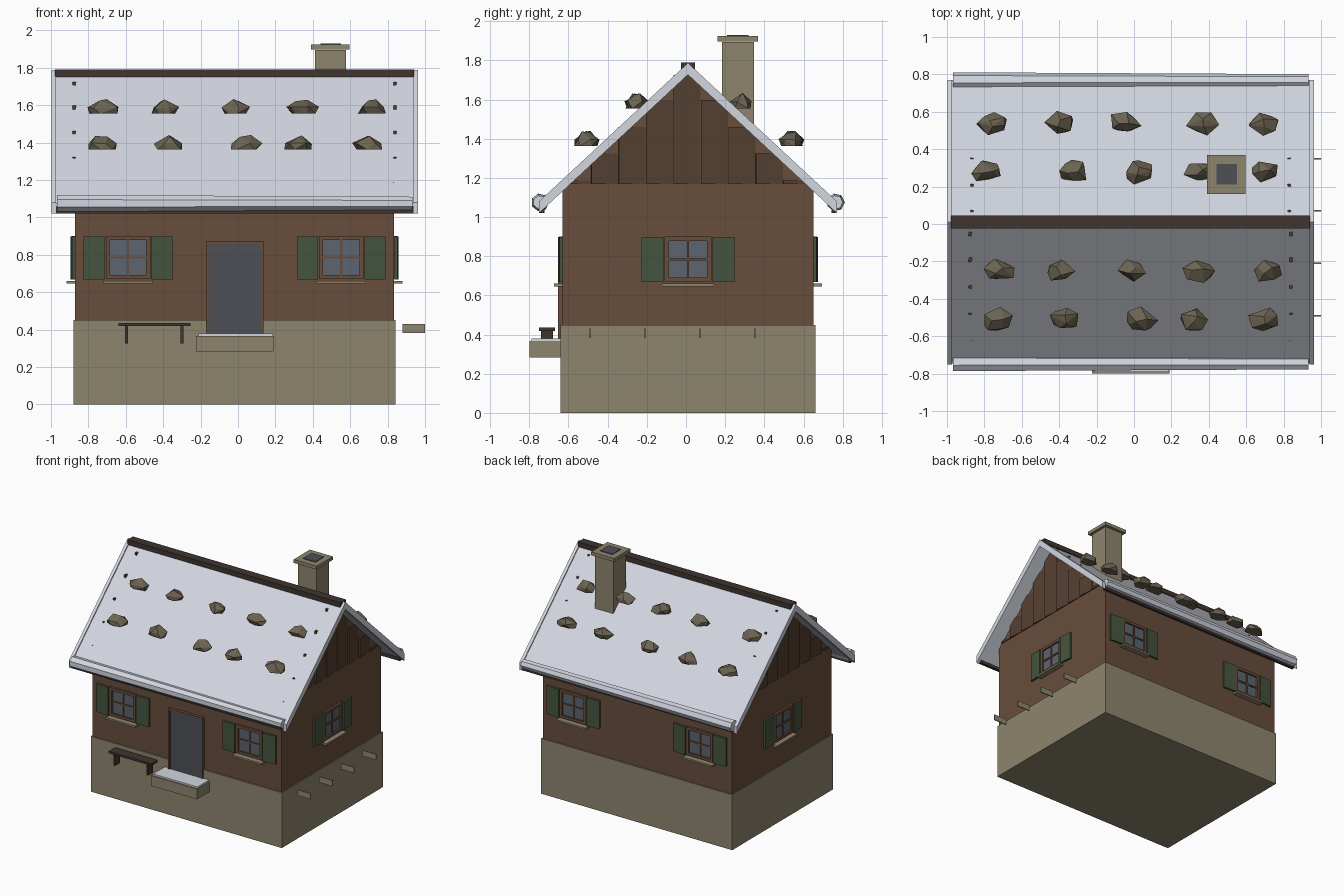
import bpy, bmesh, math, random
from mathutils import Matrix, Vector

if "Cube" in bpy.data.objects:
    bpy.data.objects.remove(bpy.data.objects["Cube"])

random.seed(4)
CX, CY = -0.018, 0.01          # centre of the hut
HX, HY = 0.853, 0.64           # half size of the timber walls
RIDGE, SLOPE = 1.775, 0.93     # roof top line


def mat(name, r, g, b):
    m = bpy.data.materials.new(name)
    m.diffuse_color = (r, g, b, 1)
    m.use_nodes = True
    m.node_tree.nodes["Principled BSDF"].inputs["Base Color"].default_value = m.diffuse_color
    return m


WOOD = mat("timber", 0.135, 0.074, 0.044)
PLANK = mat("dark_plank", 0.09, 0.05, 0.03)
BEAM = mat("dark_beam", 0.05, 0.035, 0.03)
PLINTH = mat("plinth_stone", 0.27, 0.235, 0.155)
ROCK = mat("rock", 0.15, 0.125, 0.085)
SHEET = mat("roof_sheet", 0.64, 0.67, 0.74)
GREEN = mat("shutter_green", 0.06, 0.09, 0.05)
GLASS = mat("glass", 0.11, 0.13, 0.16)
DOOR = mat("door_grey", 0.075, 0.08, 0.095)


def finish(name, bm, m):
    bmesh.ops.recalc_face_normals(bm, faces=bm.faces)
    me = bpy.data.meshes.new(name)
    bm.to_mesh(me)
    bm.free()
    me.materials.append(m)
    ob = bpy.data.objects.new(name, me)
    bpy.context.collection.objects.link(ob)
    return ob


def box(name, x, y, z, m, M=Matrix()):
    """Box from (min, max) ranges, placed by matrix M."""
    bm = bmesh.new()
    bmesh.ops.create_cube(bm, size=1)
    for v in bm.verts:
        v.co = M @ Vector([(r[0] + r[1]) / 2 + c * (r[1] - r[0]) for r, c in zip((x, y, z), v.co)])
    return finish(name, bm, m)


def prism(name, profile, x0, x1, m):
    """Extrude a y-z profile along x."""
    bm = bmesh.new()
    f = bm.faces.new([bm.verts.new((x0, y, z)) for y, z in profile])
    ext = bmesh.ops.extrude_face_region(bm, geom=[f])
    bmesh.ops.translate(bm, vec=(x1 - x0, 0, 0),
                        verts=[g for g in ext["geom"] if isinstance(g, bmesh.types.BMVert)])
    return finish(name, bm, m)


def roof_profile(w, top, t):
    """Inverted V with half width w, ridge height top and vertical thickness t."""
    e = top - SLOPE * w
    return [(CY - w, e), (CY, top), (CY + w, e), (CY + w, e - t), (CY, top - t), (CY - w, e - t)]


# Plinth and timber body with gables
box("plinth", (CX - 0.861, CX + 0.861), (CY - 0.65, CY + 0.65), (0, 0.45), PLINTH)
wall_top = RIDGE - 0.03 - SLOPE * HY
prism("walls", [(CY - HY, 0.45), (CY + HY, 0.45), (CY + HY, wall_top),
                (CY, RIDGE - 0.03), (CY - HY, wall_top)], CX - HX, CX + HX, WOOD)

# Stepped, slightly twisted gable planks
for s, side in ((1, "right"), (-1, "left")):
    for k in range(-4, 5):
        top = 1.735 - 0.137 * abs(k) - 0.01 * (k == 0)
        M = Matrix.Translation((CX + s * HX, CY - 0.005 + 0.14 * k, 0)) @ Matrix.Rotation(s * 0.08, 4, 'Z')
        box(f"gable_plank_{side}", (-0.008, 0.008), (-0.069, 0.069), (1.17, top), PLANK, M)

# Roof sheet, verge strips, ridge beam
prism("roof", roof_profile(0.755, RIDGE, 0.045), CX - 0.965, CX + 0.965, SHEET)
for s in (-1, 1):
    a, b = sorted((CX + s * 0.955, CX + s * 0.98))
    prism("verge_strip", roof_profile(0.76, RIDGE + 0.012, 0.06), a, b, SHEET)
box("ridge_beam", (CX - 0.96, CX + 0.96), (CY - 0.035, CY + 0.035), (1.75, 1.79), BEAM)

# Gutters and eave boards
for s in (-1, 1):
    bm = bmesh.new()
    bmesh.ops.create_cone(bm, cap_ends=True, segments=7, radius1=0.046, radius2=0.036, depth=1.9,
                          matrix=Matrix.Translation((CX, CY + s * 0.755, 1.075)) @ Matrix.Rotation(math.pi / 2, 4, 'Y'))
    finish("gutter", bm, SHEET)
    box("eave_board", (CX - 0.955, CX + 0.955), (CY + s * 0.745 - 0.012, CY + s * 0.745 + 0.012),
        (1.02, 1.06), BEAM)

# Weighting rocks on the roof: convex flat-bottomed lumps
rows = [(-0.25, 1.555, (-0.72, -0.40, -0.01, 0.34, 0.715)),
        (-0.51, 1.362, (-0.73, -0.36, 0.035, 0.33, 0.70)),
        (0.28, 1.555, (-0.78, -0.33, 0.025, 0.35, 0.70)),
        (0.54, 1.362, (-0.76, -0.40, -0.05, 0.37, 0.70))]
for y, z, xs in rows:
    for x in xs:
        bm = bmesh.new()
        for ring, (n, r, h) in enumerate(((6, 0.9, 0.0), (5, 1.0, 0.035), (2, 0.35, 0.075))):
            off = random.uniform(0, 2)
            for i in range(n):
                a = off + i * math.tau / n + random.uniform(-0.3, 0.3)
                q = r * random.uniform(0.65, 1.05)
                bm.verts.new((x + 0.093 * q * math.cos(a), y + 0.068 * q * math.sin(a),
                              z + h * random.uniform(0.85, 1.05)))
        hull = bmesh.ops.convex_hull(bm, input=bm.verts)
        bmesh.ops.delete(bm, geom=[v for v in bm.verts if not v.link_faces], context='VERTS')
        finish("roof_rock", bm, ROCK)

# Chimney
box("chimney", (0.412, 0.577), (0.184, 0.347), (1.4, 1.895), PLINTH)
box("chimney_cap", (0.39, 0.597), (0.16, 0.368), (1.897, 1.925), PLINTH)
box("flue", (0.44, 0.55), (0.21, 0.32), (1.9, 1.93), DOOR)


def window(u, angle, dist):
    """Shuttered window; local -y points outward, u runs along the wall."""
    M = (Matrix.Translation((CX, CY, 0)) @ Matrix.Rotation(angle, 4, 'Z')
         @ Matrix.Translation((u, -dist, 0)))
    box("window_glass", (-0.105, 0.105), (-0.004, 0.01), (0.68, 0.89), GLASS, M)
    for x in (-0.108, 0.108):
        box("window_jamb", (x - 0.011, x + 0.011), (-0.018, 0.01), (0.67, 0.9), WOOD, M)
    for z in (0.681, 0.889):
        box("window_rail", (-0.108, 0.108), (-0.018, 0.01), (z - 0.011, z + 0.011), WOOD, M)
    box("window_mullion", (-0.006, 0.006), (-0.012, 0.01), (0.68, 0.89), WOOD, M)
    box("window_crossbar", (-0.1, 0.1), (-0.012, 0.01), (0.779, 0.791), WOOD, M)
    box("window_sill", (-0.132, 0.132), (-0.045, 0.005), (0.646, 0.66), PLINTH, M)
    for s in (-1, 1):
        T = M @ Matrix.Translation((s * 0.181, -0.012, 0)) @ Matrix.Rotation(s * 0.06, 4, 'Z')
        box("shutter", (-0.056, 0.056), (-0.008, 0.008), (0.668, 0.898), GREEN, T)


for u in (-0.57, 0.57):
    window(u, 0, HY)
    window(u, math.pi, HY)
for a in (math.pi / 2, -math.pi / 2):
    window(0, a, HX)

# Front door with frame and step
fy = CY - HY
box("door", (-0.16, 0.125), (fy - 0.016, fy + 0.01), (0.38, 0.86), DOOR)
for x in (-0.165, 0.13):
    box("door_jamb", (x - 0.007, x + 0.007), (fy - 0.024, fy + 0.01), (0.38, 0.873), WOOD)
box("door_lintel", (-0.165, 0.13), (fy - 0.024, fy + 0.01), (0.86, 0.873), WOOD)
box("step", (-0.225, 0.19), (-0.8, -0.635), (0.283, 0.367), PLINTH)
box("step_cover", (-0.212, 0.188), (-0.79, -0.635), (0.367, 0.38), SHEET)

# Bench
box("bench_seat", (-0.64, -0.255), (-0.75, -0.67), (0.418, 0.435), BEAM)
for x in (-0.597, -0.3):
    box("bench_leg", (x - 0.008, x + 0.008), (-0.74, -0.68), (0.325, 0.42), BEAM)

# Thin plates off the right side of the plinth
for i in range(4):
    y = -0.49 + 0.28 * i
    box("side_plate", (0.88, 1.0), (y - 0.004, y + 0.004), (0.383, 0.43), PLINTH)
